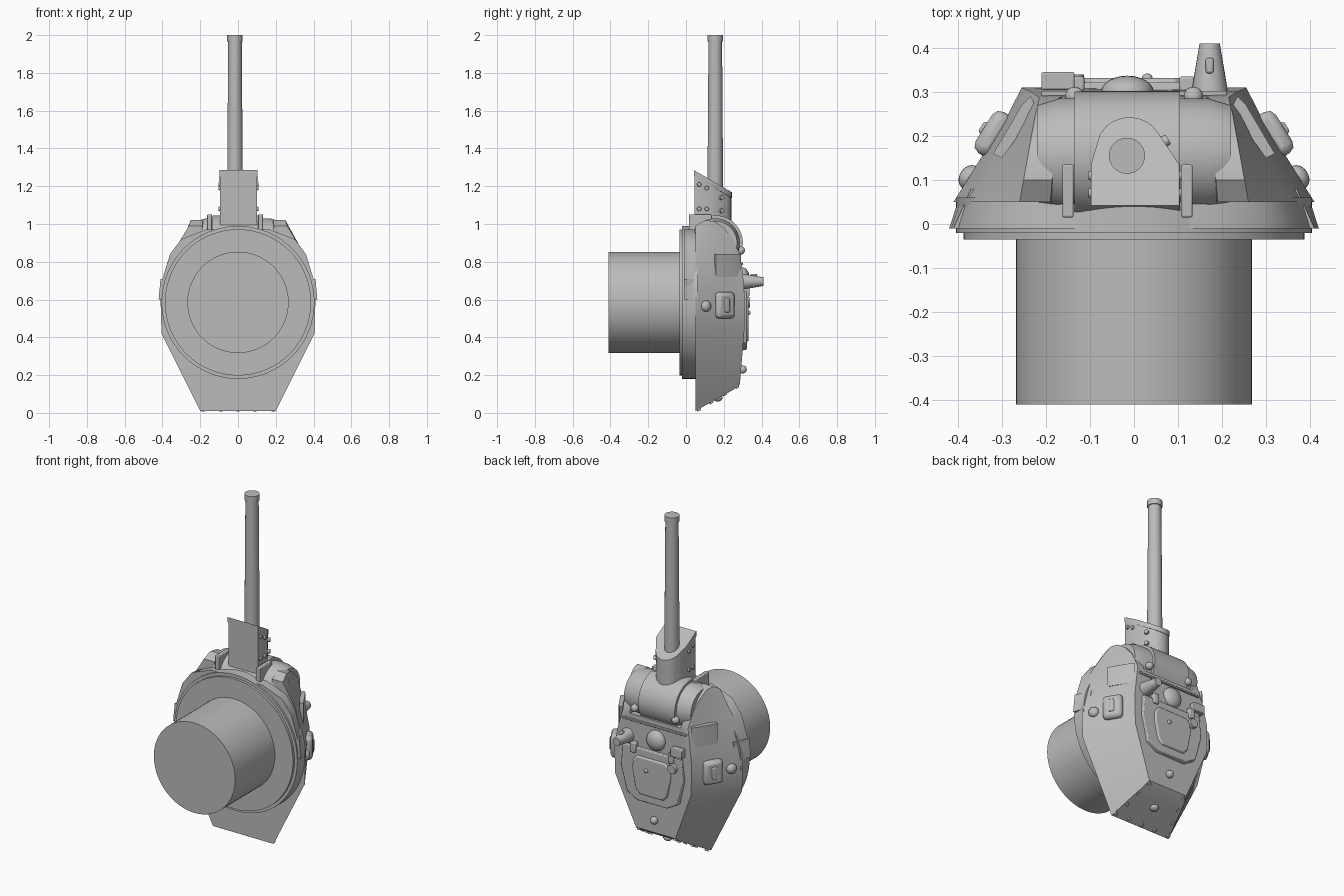
import bpy, bmesh, math
from mathutils import Vector, Matrix

old = bpy.data.objects.get("Cube")
if old:
    bpy.data.objects.remove(old, do_unlink=True)

GREY = bpy.data.materials.new("plain_grey")
GREY.use_nodes = True
TONE = (0.5, 0.5, 0.5, 1)
GREY.diffuse_color = TONE
GREY.node_tree.nodes["Principled BSDF"].inputs["Base Color"].default_value = TONE


def finish(name, bm, bevel=0):
    bmesh.ops.recalc_face_normals(bm, faces=bm.faces[:])
    mesh = bpy.data.meshes.new(name)
    bm.to_mesh(mesh)
    bm.free()
    mesh.materials.append(GREY)
    ob = bpy.data.objects.new(name, mesh)
    bpy.context.collection.objects.link(ob)
    if bevel:
        mod = ob.modifiers.new("soft_edges", "BEVEL")
        mod.width, mod.segments, mod.limit_method = bevel, 2, "ANGLE"
    bpy.ops.object.select_all(action="DESELECT")
    ob.select_set(True)
    bpy.context.view_layer.objects.active = ob
    bpy.ops.object.shade_smooth_by_angle(angle=math.radians(35))
    return ob


def loft(name, rings, bevel=0):
    """Skin closed rings of points and cap both ends."""
    bm = bmesh.new()
    loops = [[bm.verts.new(p) for p in ring] for ring in rings]
    n = len(loops[0])
    for a, b in zip(loops, loops[1:]):
        for i in range(n):
            j = (i + 1) % n
            bm.faces.new((a[i], a[j], b[j], b[i]))
    bm.faces.new(loops[0])
    bm.faces.new(loops[-1])
    return finish(name, bm, bevel)


def turned(name, centre, axis, profile, sides=48):
    """Stack circles of (distance along axis, radius)."""
    rot = Vector(axis).to_track_quat("Z", "Y").to_matrix()
    rings = []
    for d, r in profile:
        rings.append([Vector(centre) + rot @ Vector((r * math.cos(k * math.tau / sides),
                      r * math.sin(k * math.tau / sides), d)) for k in range(sides)])
    return loft(name, rings)


def block(name, centre, size, bevel=0.004, rot=None):
    bm = bmesh.new()
    bmesh.ops.create_cube(bm, size=1)
    m = Matrix.Translation(centre) @ (rot.to_4x4() if rot else Matrix()) @ Matrix.Diagonal((*size, 1))
    bm.transform(m)
    return finish(name, bm, bevel)


def dome(name, centre, size, rot=None):
    bm = bmesh.new()
    bmesh.ops.create_uvsphere(bm, u_segments=24, v_segments=12, radius=1)
    bm.transform(Matrix.Translation(centre) @ (rot.to_4x4() if rot else Matrix()) @ Matrix.Diagonal((*size, 1)))
    return finish(name, bm)


def mirrored(half):
    return half + [(-x, z) for x, z in reversed(half)]


def roof(z):
    return 0.31 - 0.1 * max(0, 0.4 - z) - 0.15 * max(0, z - 0.68)


# Turret basket and race ring
CZ = 0.585
UP = (0, 1, 0)
turned("basket", (0, 0, CZ), UP, [(-0.41, 0.268), (-0.03, 0.268)], 64)
turned("turret_ring", (0, 0, CZ), UP,
       [(-0.035, 0.387), (-0.02, 0.387), (-0.02, 0.405), (0.06, 0.405)], 64)

# Armoured shell: half outline near the base blended to the roof outline
low = [(0.2, 0.01), (0.405, 0.42), (0.41, 0.6), (0.345, 0.85), (0.26, 0.99), (0.19, 0.99)]
high = [(0.13, 0.15), (0.25, 0.45), (0.255, 0.62), (0.235, 0.74), (0.215, 0.83), (0.17, 0.83)]
rings = []
for y, front in [(0.05, 0.99), (0.1, 1.02), (0.15, 1.015), (0.2, 0.98), (0.25, 0.92), (0.3, 0.83)]:
    t = (y - 0.05) / 0.25
    half = [(a[0] + (b[0] - a[0]) * t, a[1] + (b[1] - a[1]) * t) for a, b in zip(low, high)]
    half = half[:4] + [(x, front) for x, _ in half[4:]] + [(0.165, 0.82)]
    rings.append([(x, roof(z) if y == 0.3 else y, z) for x, z in mirrored(half)])
loft("turret_shell", rings)

# Lower front skirt and stepped side plates
skirt = [(0.42, 0.6), (0.415, 0.66), (0.36, 0.84), (0.3, 0.92), (0.17, 0.97)]
loft("front_skirt", [[(x * k, y, z) for x, z in mirrored(skirt)] for y, k in [(-0.01, 1), (0.055, 0.95)]])
for s, side in [(1, "left"), (-1, "right")]:
    step = [(0.3, 0.6), (0.42, 0.6), (0.41, 0.71), (0.3, 0.71)]
    loft(side + "_step_plate", [[(s * (x - d), y, z) for x, z in step]
                                for y, d in [(-0.01, 0), (0.08, 0.04)]])
    # Raised edge of the cheek armour
    lip = [(0.235, 0.29), (0.255, 0.27), (0.32, 0.16), (0.3, 0.15), (0.22, 0.26)]
    loft(side + "_cheek_strip", [[(s * x, y, z) for x, y in lip] for z in (0.72, 0.84)])
    # Pistol port boss and plug on the sloping wall
    tilt = Matrix.Rotation(s * math.radians(32), 3, "Z")
    out = tilt @ Vector((s, 0, 0))
    block(side + "_port_boss", (s * 0.32, 0.205, 0.57), (0.05, 0.11, 0.14), 0.02, tilt)
    block(side + "_port_slot", Vector((s * 0.32, 0.205, 0.57)) + out * 0.025, (0.014, 0.03, 0.075), 0.006, tilt)
    dome(side + "_plug", (s * 0.372, 0.105, 0.565), (0.025, 0.03, 0.03), tilt)

# Rolling mantlet with raised centre and end flanges
PIVOT = (0, 0.155, 0.9)
SIDE = (1, 0, 0)
turned("mantlet_drum", PIVOT, SIDE, [(-0.22, 0.115), (-0.17, 0.13), (0.17, 0.13), (0.22, 0.115)], 64)
turned("mantlet_centre", PIVOT, SIDE, [(-0.135, 0.146), (0.105, 0.146)], 64)
for x in (-0.15, 0.12):
    block("mantlet_flange", (x, 0.075, 0.96), (0.026, 0.12, 0.18))

# Gun housing: flat-sided hood with a rounded back and a slanted mouth
hood = [(-0.095, 0.045), (0.1, 0.045), (0.1, 0.135)]
for k in range(9):
    a = math.radians(30 + 15 * k)
    hood.append((-0.01 + 0.075 * math.cos(a), 0.165 + 0.075 * math.sin(a)))
hood.append((-0.095, 0.135))


def mouth(y):
    return 1.285 - (y - 0.045) * 0.6


def hood_ring(k, drop):
    return [(0.002 + (x - 0.002) * k, 0.14 + (y - 0.14) * k, mouth(y) - drop) for x, y in hood]


base = [(x, y, 0.98) for x, y in hood]
loft("gun_housing", [base, hood_ring(1, 0.03), hood_ring(1.03, 0.03), hood_ring(1.03, 0)])
for s in (-1, 1):
    for y, z in [(0.07, 1.21), (0.11, 1.19), (0.07, 1.08), (0.11, 1.08)]:
        turned("housing_bolt", (0.0025 + s * 0.0975, y, z), (s, 0, 0), [(-0.01, 0.014), (0.008, 0.01)], 12)
    for z in (1.07, 1.14):
        turned("housing_bolt", (s * 0.065, 0.185, z), (s, 0.6, 0), [(-0.01, 0.015), (0.015, 0.012)], 12)

# Gun barrel with muzzle collar
turned("barrel", (-0.016, 0.155, 0), (0, 0, 1),
       [(1, 0.041), (1.25, 0.041), (1.965, 0.036), (1.965, 0.041), (2, 0.041)], 32)


# Roof fittings
def roof_plate(name, half, y0, y1, shrink):
    rings = [[(x * k, y, 0.49 + (z - 0.49) * k) for x, z in mirrored(half)]
             for y, k in [(y0, 1), (y1, shrink)]]
    return loft(name, rings, 0.004)


roof_plate("hatch_lid", [(0.1, 0.33), (0.17, 0.37), (0.21, 0.52), (0.2, 0.65)], 0.29, 0.322, 0.97)
roof_plate("hatch_pressing", [(0.08, 0.37), (0.11, 0.4), (0.135, 0.52), (0.13, 0.58), (0.1, 0.61)],
           0.31, 0.332, 0.9)
dome("hatch_lock", (0.03, 0.332, 0.53), (0.012, 0.01, 0.012))
block("roof_joint", (0, 0.296, 0.79), (0.42, 0.012, 0.012), 0.003)
dome("roof_vent", (-0.015, 0.3, 0.71), (0.06, 0.037, 0.06))
turned("periscope_cone", (0.172, 0.29, 0.695), UP, [(0, 0.042), (0.02, 0.04), (0.12, 0.023)], 24)
block("periscope_window", (0.172, 0.36, 0.73), (0.018, 0.035, 0.012), 0.005)
block("sight_box", (-0.173, 0.325, 0.69), (0.075, 0.04, 0.05))
block("sight_foot", (-0.173, 0.305, 0.65), (0.04, 0.03, 0.04))
for x, z in [(0.12, 0.645), (-0.13, 0.645)]:
    block("hatch_hinge", (x, 0.318, z), (0.035, 0.035, 0.06), 0.006)
turned("hatch_handle", (-0.14, 0.31, 0.585), UP, [(0, 0.03), (0.03, 0.026)], 20)
for x, y, z in [(-0.135, 0.285, 0.86), (0.135, 0.285, 0.86), (0, 0.295, 0.23)]:
    block("lifting_eye", (x, y, z), (0.03, 0.045, 0.03), 0.006)
    dome("lifting_eye_knob", (x, y + 0.005, z), (0.022, 0.022, 0.022))

# Bolts on the rear plate
BACK = Vector((0, 0.14, -0.235)).normalized()
SLOPE = Vector((0, 0.235, 0.14))
CORNER = Vector((0, 0.05, 0.01))
bolts = [(x, 0.07) for x in (-0.185, -0.09, 0, 0.09, 0.185)]
bolts += [(s * (0.185 - 0.07 * t), t) for s in (-1, 1) for t in (0.35, 0.65, 0.93)]
for x, t in bolts:
    turned("rear_bolt", CORNER + SLOPE * t + Vector((x, 0, 0)), BACK, [(-0.005, 0.013), (0.01, 0.01)], 12)
dome("rear_plug", CORNER + SLOPE * 0.5, (0.026, 0.026, 0.02))
